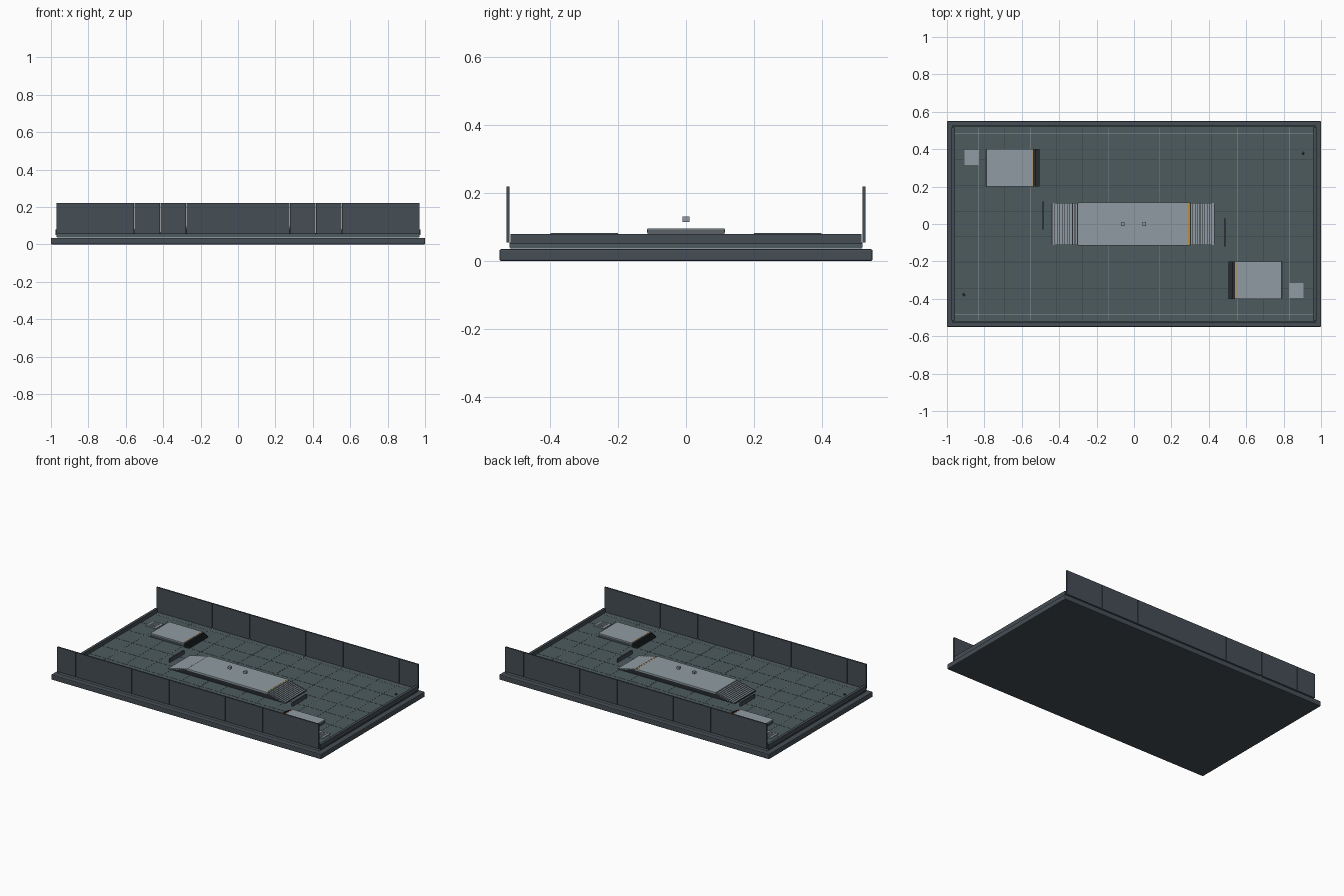
import bpy, bmesh
from mathutils import Matrix, Vector

if "Cube" in bpy.data.objects:
    bpy.data.objects.remove(bpy.data.objects["Cube"])


def mat(name, rgb):
    m = bpy.data.materials.new(name)
    m.diffuse_color = (*rgb, 1)
    m.use_nodes = True
    m.node_tree.nodes["Principled BSDF"].inputs["Base Color"].default_value = m.diffuse_color
    return m


FRAME = mat("frame_slate", (0.06, 0.075, 0.09))
FLOOR = mat("floor_green_grey", (0.075, 0.105, 0.11))
SEAM = mat("seam_dark", (0.035, 0.05, 0.055))
STEEL = mat("steel_light", (0.28, 0.33, 0.36))
DARK = mat("rubber_dark", (0.02, 0.025, 0.03))
ORANGE = mat("edge_orange", (0.55, 0.27, 0.06))


def finish(name, bm, material, bevel=0):
    bmesh.ops.recalc_face_normals(bm, faces=bm.faces)
    me = bpy.data.meshes.new(name)
    bm.to_mesh(me)
    bm.free()
    me.materials.append(material)
    ob = bpy.data.objects.new(name, me)
    bpy.context.collection.objects.link(ob)
    if bevel:
        mod = ob.modifiers.new("bevel", "BEVEL")
        mod.width = bevel
        mod.segments = 2
    return ob


def boxes(name, ranges, material, bevel=0):
    """One object made of boxes given as (x0, x1, y0, y1, z0, z1)."""
    bm = bmesh.new()
    for x0, x1, y0, y1, z0, z1 in ranges:
        c = Vector(((x0 + x1) / 2, (y0 + y1) / 2, (z0 + z1) / 2))
        s = Matrix.Diagonal((x1 - x0, y1 - y0, z1 - z0, 1))
        bmesh.ops.create_cube(bm, size=1, matrix=Matrix.Translation(c) @ s)
    return finish(name, bm, material, bevel)


def turned(r):
    """The same box rotated half a turn about z."""
    x0, x1, y0, y1, z0, z1 = r
    return (-x1, -x0, -y1, -y0, z0, z1)


def pair(name, ranges, material, bevel=0):
    boxes(name + "_left", ranges, material, bevel)
    boxes(name + "_right", [turned(r) for r in ranges], material, bevel)


def extrude_xz(name, pts, y0, y1, material):
    bm = bmesh.new()
    f = bm.faces.new([bm.verts.new((x, y0, z)) for x, z in pts])
    ext = bmesh.ops.extrude_face_region(bm, geom=[f])
    vs = [g for g in ext["geom"] if isinstance(g, bmesh.types.BMVert)]
    bmesh.ops.translate(bm, verts=vs, vec=(0, y1 - y0, 0))
    return finish(name, bm, material)


ZF = 0.055   # floor level

# Base plinth and floor slab
boxes("base", [(-1, 1, -0.55, 0.55, 0, 0.035)], FRAME, 0.005)
boxes("floor_underlay", [(-0.965, 0.965, -0.517, 0.517, 0.035, 0.042)], STEEL)
boxes("floor", [(-0.97, 0.97, -0.52, 0.52, 0.04, ZF)], FLOOR)

# Floor seams and pale marking lines
p = 1.94 / 14
boxes("floor_seams",
      [(-0.97 + i * p - 0.001, -0.97 + i * p + 0.001, -0.515, 0.515, ZF - 0.002, ZF + 0.0006)
       for i in range(1, 14)] +
      [(-0.96, 0.96, y - 0.001, y + 0.001, ZF - 0.002, ZF + 0.0008)
       for y in (-0.343, -0.205, -0.069, 0.069, 0.205, 0.343)], SEAM)
boxes("floor_lines",
      [(-0.96, 0.96, y - 0.0015, y + 0.0015, ZF - 0.002, ZF + 0.001) for y in (-0.485, 0.485)] +
      [(x - 0.001, x + 0.001, -0.515, 0.515, ZF - 0.002, ZF + 0.001)
       for x in (-0.83, -0.555, -0.135, 0.135, 0.555, 0.83)], STEEL)

# Long side walls made of panels
for side, y in (("front", -0.525), ("back", 0.525)):
    boxes("wall_" + side,
          [(-0.97 + i * p + 0.0007, -0.97 + (i + 1) * p - 0.0007, y - 0.005, y + 0.005, ZF, 0.22)
           for i in range(14)], FRAME)

# Low end curbs
pair("end_curb", [(-0.975, -0.957, -0.517, 0.517, 0.05, 0.08)], FRAME)

# Central platform with ribbed ramps
extrude_xz("center_platform_core",
           [(-0.44, ZF), (-0.44, 0.058), (-0.3, 0.088), (0.3, 0.088), (0.43, 0.058), (0.43, ZF)],
           -0.11, 0.11, DARK)
boxes("center_platform_top", [(-0.3, 0.3, -0.115, 0.115, 0.083, 0.095)], STEEL, 0.002)
n = 10
for side, end in (("left", -0.438), ("right", 0.43)):
    ribs = []
    start = 0.304 if end > 0 else -0.304
    step = (end - start) / n
    for i in range(n):
        a, b = start + i * step, start + (i + 0.75) * step
        z = 0.092 - 0.032 * (i + 0.4) / n
        ribs.append((min(a, b), max(a, b), -0.113, 0.113, z - 0.006, z))
    boxes("center_ramp_ribs_" + side, ribs, STEEL)
boxes("center_edge_stripe", [(0.288, 0.293, -0.112, 0.112, 0.09, 0.096)], ORANGE)

# Two small hovering blocks above the platform
for side, x in (("left", -0.06), ("right", 0.055)):
    boxes("hover_block_" + side, [(x - 0.01, x + 0.01, -0.01, 0.01, 0.115, 0.131)], STEEL, 0.001)

# Thin low barriers beside the central ramps
pair("barrier", [(-0.49, -0.482, -0.03, 0.12, ZF, 0.08)], FRAME)

# Corner platforms with dark stepped approach
pair("corner_platform_body", [(-0.787, -0.543, 0.203, 0.397, ZF, 0.078)], FRAME)
pair("corner_platform_top", [(-0.79, -0.54, 0.2, 0.4, 0.074, 0.082)], STEEL, 0.001)
pair("corner_edge_stripe", [(-0.547, -0.542, 0.201, 0.399, 0.078, 0.083)], ORANGE)
pair("corner_steps", [(-0.54 + 0.01 * i, -0.5315 + 0.01 * i, 0.2, 0.4, ZF, 0.077 - 0.005 * i)
                      for i in range(4)], DARK)

# Floor vents with slats
pair("vent_plate", [(-0.905, -0.828, 0.315, 0.395, ZF, 0.059)], STEEL)
pair("vent_slats", [(-0.89 + 0.013 * i, -0.885 + 0.013 * i, 0.325, 0.385, 0.058, 0.062)
                    for i in range(4)], STEEL)

# Small floor studs near opposite corners
for side, x, y in (("right", 0.905, 0.38), ("left", -0.91, -0.38)):
    bm = bmesh.new()
    bmesh.ops.create_cone(bm, cap_ends=True, segments=16, radius1=0.008, radius2=0.007,
                          depth=0.006, matrix=Matrix.Translation((x, y, ZF + 0.003)))
    finish("floor_stud_" + side, bm, DARK)
